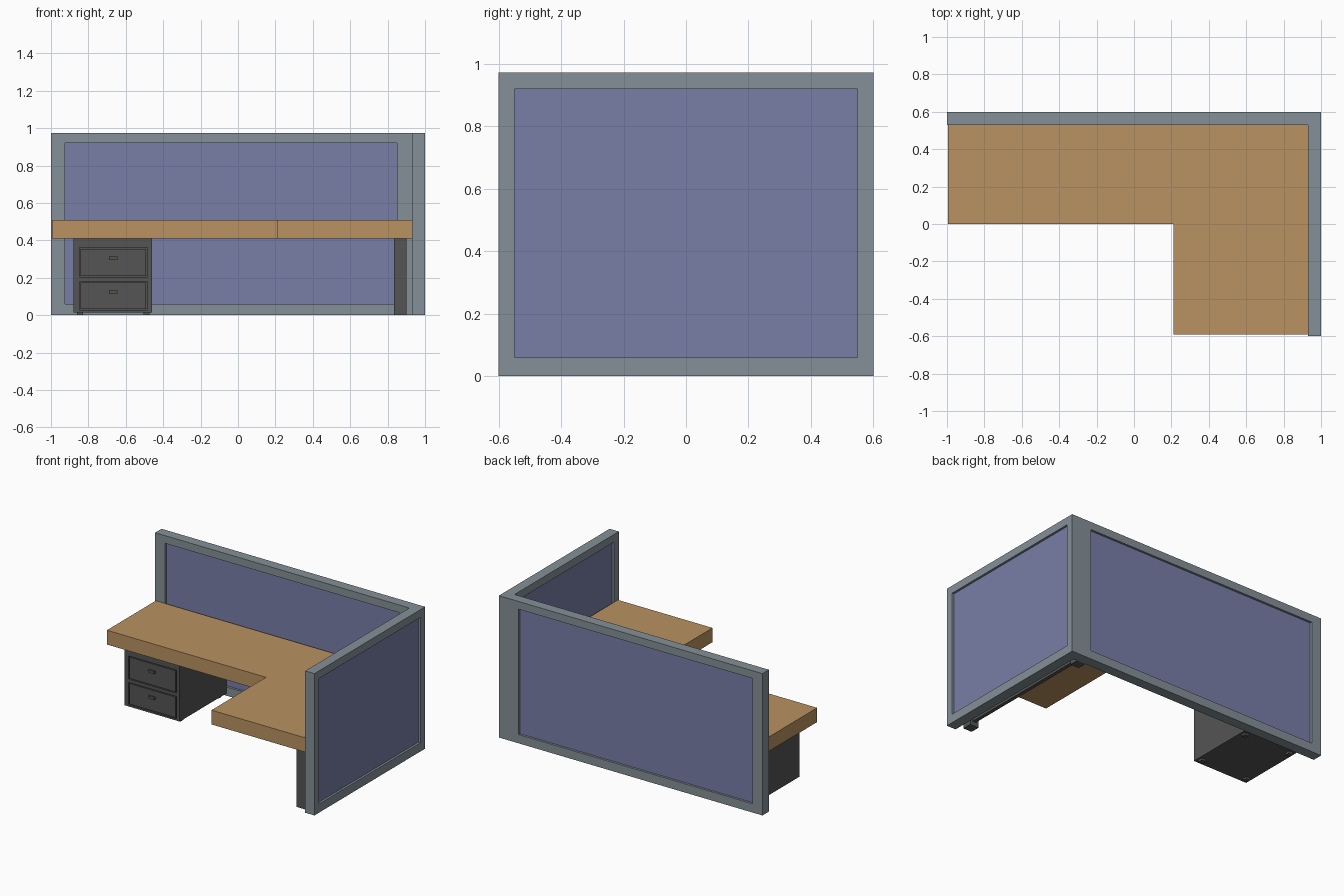
import bpy, bmesh

if "Cube" in bpy.data.objects:
    bpy.data.objects.remove(bpy.data.objects["Cube"])


def material(name, rgb):
    m = bpy.data.materials.new(name)
    m.diffuse_color = (*rgb, 1)
    m.use_nodes = True
    m.node_tree.nodes["Principled BSDF"].inputs["Base Color"].default_value = m.diffuse_color
    return m


FRAME = material("frame_grey", (0.23, 0.28, 0.31))
FABRIC = material("fabric_blue", (0.19, 0.21, 0.39))
WOOD = material("wood", (0.48, 0.29, 0.12))
DARK = material("dark_metal", (0.09, 0.09, 0.09))


def finish(name, bm, mat):
    bmesh.ops.recalc_face_normals(bm, faces=bm.faces)
    me = bpy.data.meshes.new(name)
    bm.to_mesh(me)
    bm.free()
    me.materials.append(mat)
    ob = bpy.data.objects.new(name, me)
    bpy.context.collection.objects.link(ob)
    return ob


def box(name, x, y, z, mat):
    bm = bmesh.new()
    bmesh.ops.create_cube(bm, size=1)
    for v in bm.verts:
        v.co = [r[0] if c < 0 else r[1] for c, r in zip(v.co, (x, y, z))]
    return finish(name, bm, mat)


def ring(name, outer, holes_z, inner, depth, mat, along="x"):
    """Flat frame with stacked rectangular holes; outer = (u0, u1, z0, z1)."""
    u0, u1, z0, z1 = outer
    us = [u0, inner[0], inner[1], u1]
    zs = [z0] + [z for h in holes_z for z in h] + [z1]
    bm = bmesh.new()
    d0, d1 = depth

    def co(u, z):
        return (u, d0, z) if along == "x" else (d0, u, z)

    grid = [[bm.verts.new(co(u, z)) for u in us] for z in zs]
    for j in range(len(zs) - 1):
        for i in range(3):
            if not (i == 1 and j % 2 == 1):
                bm.faces.new((grid[j][i], grid[j][i + 1],
                              grid[j + 1][i + 1], grid[j + 1][i]))
    res = bmesh.ops.extrude_face_region(bm, geom=bm.faces[:], use_keep_orig=True)
    moved = [g for g in res["geom"] if isinstance(g, bmesh.types.BMVert)]
    t = d1 - d0
    bmesh.ops.translate(bm, verts=moved, vec=(0, t, 0) if along == "x" else (t, 0, 0))
    bmesh.ops.dissolve_limit(bm, angle_limit=0.01, verts=bm.verts, edges=bm.edges)
    return finish(name, bm, mat)


# Partition walls: frame plus recessed fabric on both sides
H = 0.973
HOLE = (0.06, 0.92)
ring("back_partition_frame", (-1, 0.93, 0, H), [HOLE], (-0.925, 0.85), (0.53, 0.60), FRAME)
box("back_partition_fabric", (-0.925, 0.85), (0.545, 0.585), HOLE, FABRIC)
ring("side_partition_frame", (-0.6, 0.6, 0, H), [HOLE], (-0.55, 0.55), (0.93, 1.0), FRAME, "y")
box("side_partition_fabric", (0.945, 0.985), (-0.55, 0.55), HOLE, FABRIC)

# L-shaped desktop
bm = bmesh.new()
outline = [(-0.995, 0), (0.212, 0), (0.212, -0.59), (0.93, -0.59), (0.93, 0.53), (-0.995, 0.53)]
face = bm.faces.new([bm.verts.new((x, y, 0.41)) for x, y in outline])
up = bmesh.ops.extrude_face_region(bm, geom=[face], use_keep_orig=True)
bmesh.ops.translate(bm, vec=(0, 0, 0.098),
                    verts=[g for g in up["geom"] if isinstance(g, bmesh.types.BMVert)])
finish("desktop", bm, WOOD)

# Drawer pedestal: carcass, face frame, drawers with a shadow gap, handles
X0, X1 = -0.88, -0.46
DRAWERS = [(0.027, 0.18), (0.203, 0.361)]
box("pedestal_body", (X0, X1), (0.04, 0.53), (0.015, 0.41), DARK)
ring("pedestal_face_frame", (X0, X1, 0.015, 0.41), DRAWERS, (-0.848, -0.485), (0.025, 0.04), DARK)
for n, (z0, z1) in zip(("lower", "upper"), DRAWERS):
    box(n + "_drawer_front", (-0.842, -0.491), (0.025, 0.04), (z0 + 0.006, z1 - 0.006), DARK)
    zc = (z0 + z1) / 2 + 0.022
    box(n + "_drawer_handle", (-0.69, -0.645), (0.013, 0.025), (zc - 0.009, zc + 0.009), DARK)

# Pedestal feet
for side, x in (("left", -0.845), ("right", -0.49)):
    for end, y in (("front", 0.07), ("rear", 0.48)):
        box(f"pedestal_foot_{end}_{side}", (x - 0.016, x + 0.016),
            (y - 0.016, y + 0.016), (0, 0.015), DARK)

# Support under the return: two posts joined by a thin panel
for end, y in (("front", -0.56), ("rear", 0.465)):
    box(f"support_post_{end}", (0.835, 0.90), (y, y + 0.065), (0, 0.41), DARK)
box("support_panel", (0.855, 0.88), (-0.495, 0.465), (0.03, 0.41), DARK)
